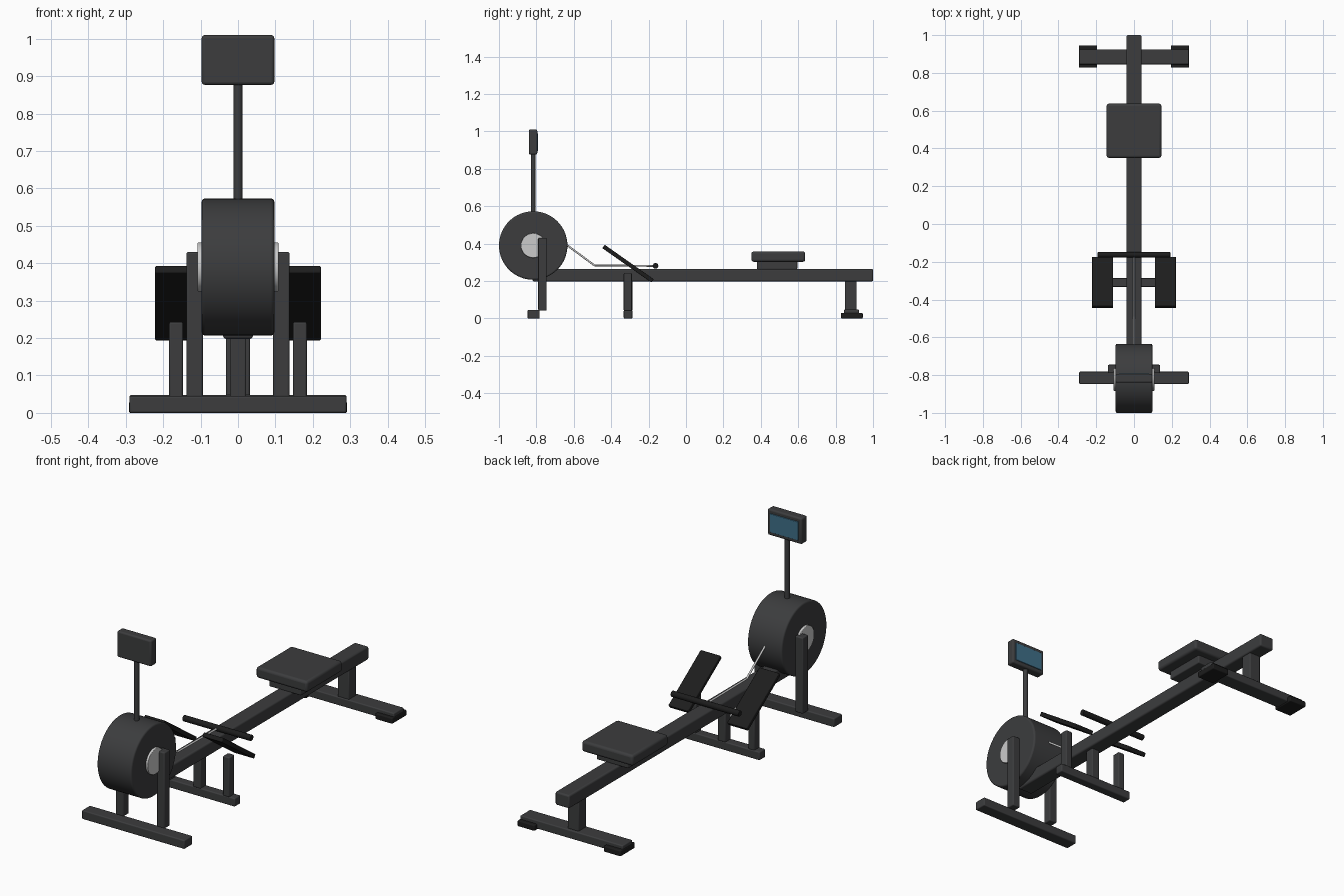
import bpy, math
from mathutils import Vector

if "Cube" in bpy.data.objects:
    bpy.data.objects.remove(bpy.data.objects["Cube"])


def material(name, rgb):
    m = bpy.data.materials.new(name)
    m.diffuse_color = (*rgb, 1)
    m.use_nodes = True
    m.node_tree.nodes["Principled BSDF"].inputs["Base Color"].default_value = m.diffuse_color
    return m


DARK = material("dark_grey", (0.045, 0.046, 0.048))
BLACK = material("black", (0.012, 0.012, 0.012))
METAL = material("light_metal", (0.55, 0.55, 0.55))
SCREEN = material("screen_blue", (0.05, 0.16, 0.25))


def finish(o, name, mat, bevel):
    o.name = name
    o.data.materials.append(mat)
    bpy.ops.object.transform_apply(location=False, rotation=True, scale=True)
    if bevel:
        b = o.modifiers.new("bevel", 'BEVEL')
        b.width, b.segments, b.limit_method = bevel, 3, 'ANGLE'
    bpy.ops.object.shade_smooth_by_angle(angle=math.radians(35))
    return o


def box(name, x, y, z, mat=DARK, bevel=0.005):
    """Box from (min, max) ranges on each axis."""
    r = (x, y, z)
    bpy.ops.mesh.primitive_cube_add(size=1, location=[(a + b) / 2 for a, b in r])
    o = bpy.context.object
    o.scale = [b - a for a, b in r]
    return finish(o, name, mat, bevel)


def rod(name, p, q, radius, mat=DARK, sides=24, bevel=0):
    """Cylinder between two points."""
    p, q = Vector(p), Vector(q)
    bpy.ops.mesh.primitive_cylinder_add(vertices=sides, radius=radius,
                                        depth=(q - p).length, location=(p + q) / 2)
    o = bpy.context.object
    o.rotation_euler = (q - p).to_track_quat('Z', 'Y').to_euler()
    return finish(o, name, mat, bevel)


# Rail and sliding seat
box("rail", (-0.04, 0.04), (-0.82, 1.0), (0.198, 0.265), bevel=0.008)
box("seat_carriage", (-0.09, 0.09), (0.38, 0.595), (0.262, 0.308))
box("seat", (-0.145, 0.145), (0.35, 0.637), (0.303, 0.358), bevel=0.012)

# Flywheel with hub
WY, WZ = -0.817, 0.39
rod("flywheel", (-0.097, WY, WZ), (0.097, WY, WZ), 0.183, sides=64, bevel=0.008)
rod("flywheel_hub", (-0.108, WY, WZ), (0.108, WY, WZ), 0.066, METAL, 40, 0.003)

# Monitor on its pole
rod("monitor_pole", (0, WY, 0.56), (0, WY, 0.89), 0.012)
box("monitor", (-0.097, 0.097), (-0.84, -0.795), (0.877, 1.01), bevel=0.008)
box("monitor_screen", (-0.08, 0.08), (-0.80, -0.791), (0.895, 0.99), SCREEN, 0.002)

# Floor bars
box("front_foot_bar", (-0.29, 0.29), (-0.847, -0.782), (0, 0.045))
box("middle_foot_bar", (-0.215, 0.215), (-0.333, -0.287), (0, 0.043))
box("rear_foot_bar", (-0.29, 0.29), (0.845, 0.925), (0.005, 0.048))

# Central posts
box("middle_post", (-0.022, 0.022), (-0.333, -0.287), (0.04, 0.205))
box("rear_post", (-0.032, 0.032), (0.85, 0.912), (0.045, 0.205))

# Mirrored side parts
for side, s in (("left", -1), ("right", 1)):
    def span(a, b):
        return tuple(sorted((s * a, s * b)))
    box(f"flywheel_post_{side}", span(0.094, 0.138), (-0.79, -0.745), (0.042, 0.43))
    box(f"footrest_post_{side}", span(0.147, 0.184), (-0.333, -0.29), (0.04, 0.243))
    box(f"rear_foot_pad_{side}", span(0.195, 0.292), (0.828, 0.945), (0, 0.03), BLACK)
    pedal = box(f"footrest_{side}", span(0.11, 0.222), (-0.47, -0.15), (0.282, 0.304), BLACK, 0.004)
    pedal.rotation_euler.x = math.radians(-35)

# Handle and chain
rod("handle", (-0.192, -0.163, 0.281), (0.192, -0.163, 0.281), 0.015, BLACK, bevel=0.003)
chain = [(0, -0.64, 0.395), (0, -0.49, 0.284), (0, -0.165, 0.281)]
for i in range(2):
    rod(f"chain_{i + 1}", chain[i], chain[i + 1], 0.005, METAL, 12)
